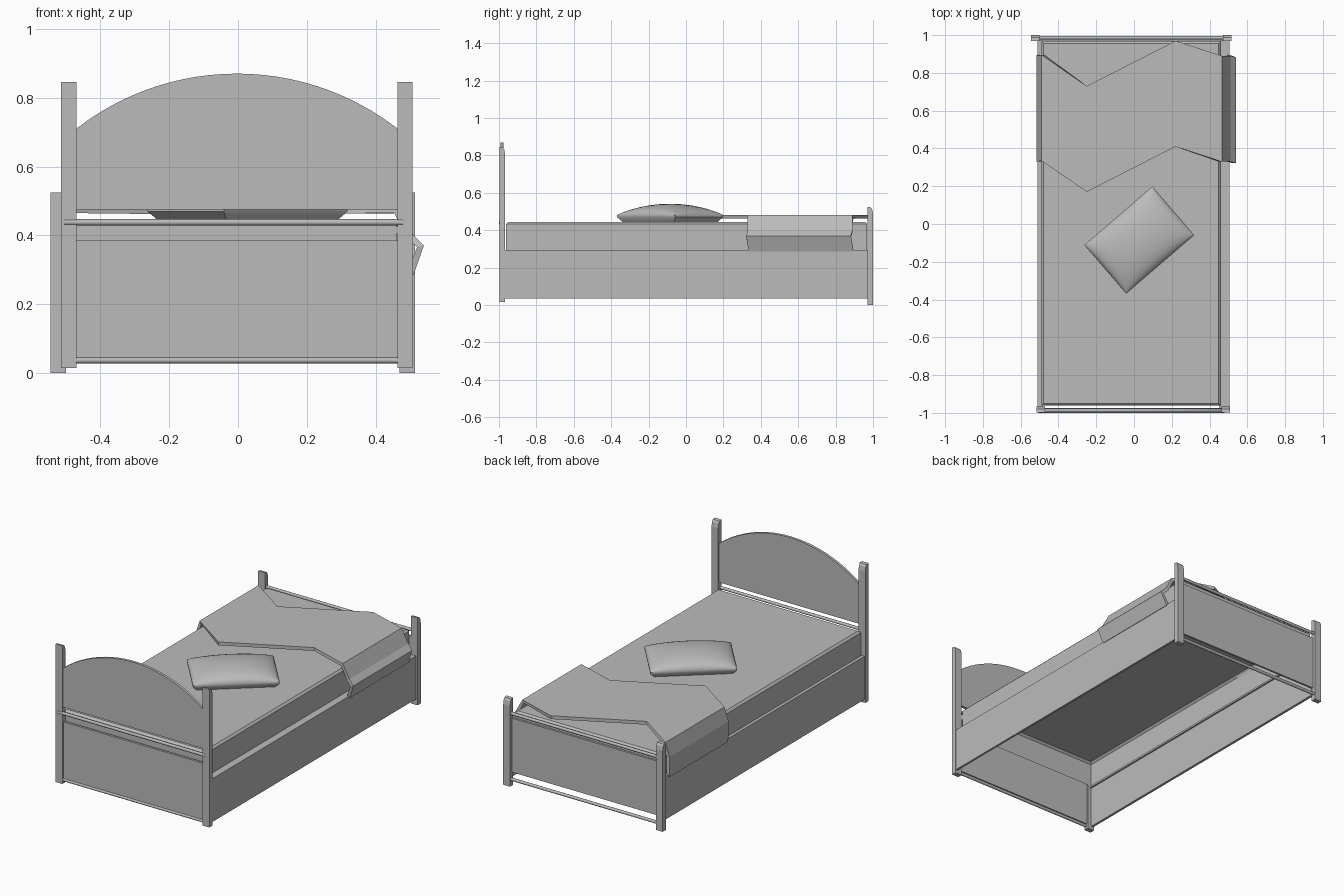
import bpy, bmesh, math
from mathutils import Matrix, Vector

if "Cube" in bpy.data.objects:
    bpy.data.objects.remove(bpy.data.objects["Cube"])

GREY = (0.5, 0.5, 0.5, 1)
mat = bpy.data.materials.new("plain grey")
mat.use_nodes = True
mat.diffuse_color = GREY
mat.node_tree.nodes["Principled BSDF"].inputs["Base Color"].default_value = GREY


def finish(name, bm, smooth=False):
    bmesh.ops.recalc_face_normals(bm, faces=bm.faces)
    me = bpy.data.meshes.new(name)
    bm.to_mesh(me)
    bm.free()
    me.materials.append(mat)
    ob = bpy.data.objects.new(name, me)
    bpy.context.collection.objects.link(ob)
    if smooth:
        bpy.ops.object.select_all(action="DESELECT")
        ob.select_set(True)
        bpy.context.view_layer.objects.active = ob
        bpy.ops.object.shade_smooth_by_angle(angle=math.radians(35))
    return ob


def box(name, xs, ys, zs):
    bm = bmesh.new()
    size = [b - a for a, b in (xs, ys, zs)]
    mid = [(a + b) / 2 for a, b in (xs, ys, zs)]
    bmesh.ops.create_cube(bm, size=1, matrix=Matrix.Translation(mid) @ Matrix.Diagonal((*size, 1)))
    return finish(name, bm)


def extrude(name, points, offset, smooth=False):
    bm = bmesh.new()
    face = bm.faces.new([bm.verts.new(p) for p in points])
    new = bmesh.ops.extrude_face_region(bm, geom=[face])["geom"]
    bmesh.ops.translate(bm, vec=offset, verts=[v for v in new if isinstance(v, bmesh.types.BMVert)])
    return finish(name, bm, smooth)


def bar(name, x0, x1, y, z, r=0.009):
    bm = bmesh.new()
    bmesh.ops.create_cone(bm, cap_ends=True, segments=12, radius1=r, radius2=r, depth=x1 - x0,
                          matrix=Matrix.Translation(((x0 + x1) / 2, y, z)) @ Matrix.Rotation(math.pi / 2, 4, "Y"))
    return finish(name, bm, True)


def post(name, x0, x1, y0, y1, z0, z1):
    # The top curves down toward the back
    d = y1 - y0
    side = [(y0, z0), (y1, z0), (y1, z1 - 0.04), (y1 - d * 0.15, z1 - 0.015),
            (y1 - d * 0.4, z1 - 0.003), (y0, z1)]
    return extrude(name, [(x0, y, z) for y, z in side], (x1 - x0, 0, 0))


# Corner posts
post("head_post_right", -0.515, -0.47, -0.997, -0.967, 0.015, 0.845)
post("head_post_left", 0.463, 0.507, -0.997, -0.967, 0.015, 0.845)
post("foot_post_right", -0.545, -0.5, 0.97, 1.0, 0, 0.525)
post("foot_post_left", 0.47, 0.515, 0.97, 1.0, 0, 0.525)

# Arched headboard
R, HALF, N = 0.761, 0.467, 24
arch = [(HALF, 0.475), (-HALF, 0.475)]
for i in range(N + 1):
    x = HALF * (2 * i / N - 1)
    arch.append((x, 0.87 - R + math.sqrt(R * R - x * x)))
extrude("headboard_arch", [(x - 0.003, -0.992, z) for x, z in arch], (0, 0.016, 0), True)

# End panels and round bars
box("head_panel", (-0.47, 0.463), (-0.988, -0.974), (0.045, 0.385))
box("foot_panel", (-0.5, 0.47), (0.97, 0.982), (0.08, 0.405))
bar("head_bar_top", -0.505, 0.48, -0.991, 0.438)
bar("head_bar_bottom", -0.47, 0.463, -0.985, 0.037)
bar("foot_bar_top", -0.52, 0.49, 0.986, 0.435)
bar("foot_bar_bottom", -0.52, 0.49, 0.986, 0.04)

# Side rails, each with a narrow ledge reaching the mattress
for name, out, ledge in (("right", (-0.51, -0.495), (-0.5, -0.485)), ("left", (0.492, 0.505), (0.45, 0.5))):
    box("side_rail_" + name, out, (-0.972, 0.972), (0.035, 0.295))
    box("rail_ledge_" + name, ledge, (-0.972, 0.972), (0.283, 0.294))

# Mattress: hollow underneath, chamfered along the top
bm = bmesh.new()
bmesh.ops.create_cube(bm, size=1, matrix=Matrix.Translation((-0.015, 0.003, 0.369))
                      @ Matrix.Diagonal((0.95, 1.93, 0.152, 1)))
top = max(bm.faces, key=lambda f: f.calc_center_median().z)
bottom = min(bm.faces, key=lambda f: f.calc_center_median().z)
edges = list(top.edges)
bmesh.ops.delete(bm, geom=[bottom], context="FACES_ONLY")
bmesh.ops.bevel(bm, geom=edges, offset=0.012, segments=1, affect="EDGES")
finish("mattress", bm)

# Folded blanket: a zigzag strip draped over both sides (x, z, near y)
WIDTH = 0.56
strip = [(-0.515, 0.28, 0.335), (-0.515, 0.4, 0.33), (-0.49, 0.482, 0.335),
         (-0.25, 0.482, 0.17), (0.22, 0.482, 0.41), (0.465, 0.482, 0.33),
         (0.51, 0.4, 0.33), (0.54, 0.37, 0.322), (0.51, 0.285, 0.335)]
bm = bmesh.new()
rows = [[bm.verts.new((x, y + k, z)) for k in (0, WIDTH)] for x, z, y in strip]
for a, b in zip(rows, rows[1:]):
    bm.faces.new((a[0], b[0], b[1], a[1]))
blanket = finish("blanket", bm)
# Outer surface faces up so the thickness grows inward
if blanket.data.polygons[3].normal.z < 0:
    blanket.data.flip_normals()
thick = blanket.modifiers.new("thickness", "SOLIDIFY")
thick.thickness = 0.02
thick.offset = -1

# Pillow: tapered underside, thin rim and a domed top
LX, LY, N = 0.2375, 0.17, 16
bm = bmesh.new()
turn = Matrix.Translation((0.028, -0.085, 0)) @ Matrix.Rotation(math.radians(40.7), 4, "Z")


def add(u, v, z):
    return bm.verts.new(turn @ Vector((u * LX, v * LY, z)))


grid = []
for i in range(N + 1):
    u = -math.cos(math.pi * i / N)
    grid.append([])
    for j in range(N + 1):
        v = -math.cos(math.pi * j / N)
        dome = max(0, (1 - u * u) * (1 - v * v)) ** 0.45
        grid[-1].append(add(u, v, 0.48 + 0.061 * dome))
for i in range(N):
    for j in range(N):
        bm.faces.new((grid[i][j], grid[i + 1][j], grid[i + 1][j + 1], grid[i][j + 1]))
rim = ([grid[i][0] for i in range(N)] + [grid[N][j] for j in range(N)]
       + [grid[i][N] for i in range(N, 0, -1)] + [grid[0][j] for j in range(N, 0, -1)])
centre = turn @ Vector((0, 0, 0))
for scale, z in ((1, 0.47), (0.9, 0.445)):
    ring = [bm.verts.new((centre.x + (v.co.x - centre.x) * scale,
                          centre.y + (v.co.y - centre.y) * scale, z)) for v in rim]
    for k in range(len(rim)):
        n = (k + 1) % len(rim)
        bm.faces.new((rim[k], rim[n], ring[n], ring[k]))
    rim = ring
bm.faces.new(rim)
finish("pillow", bm, True)
